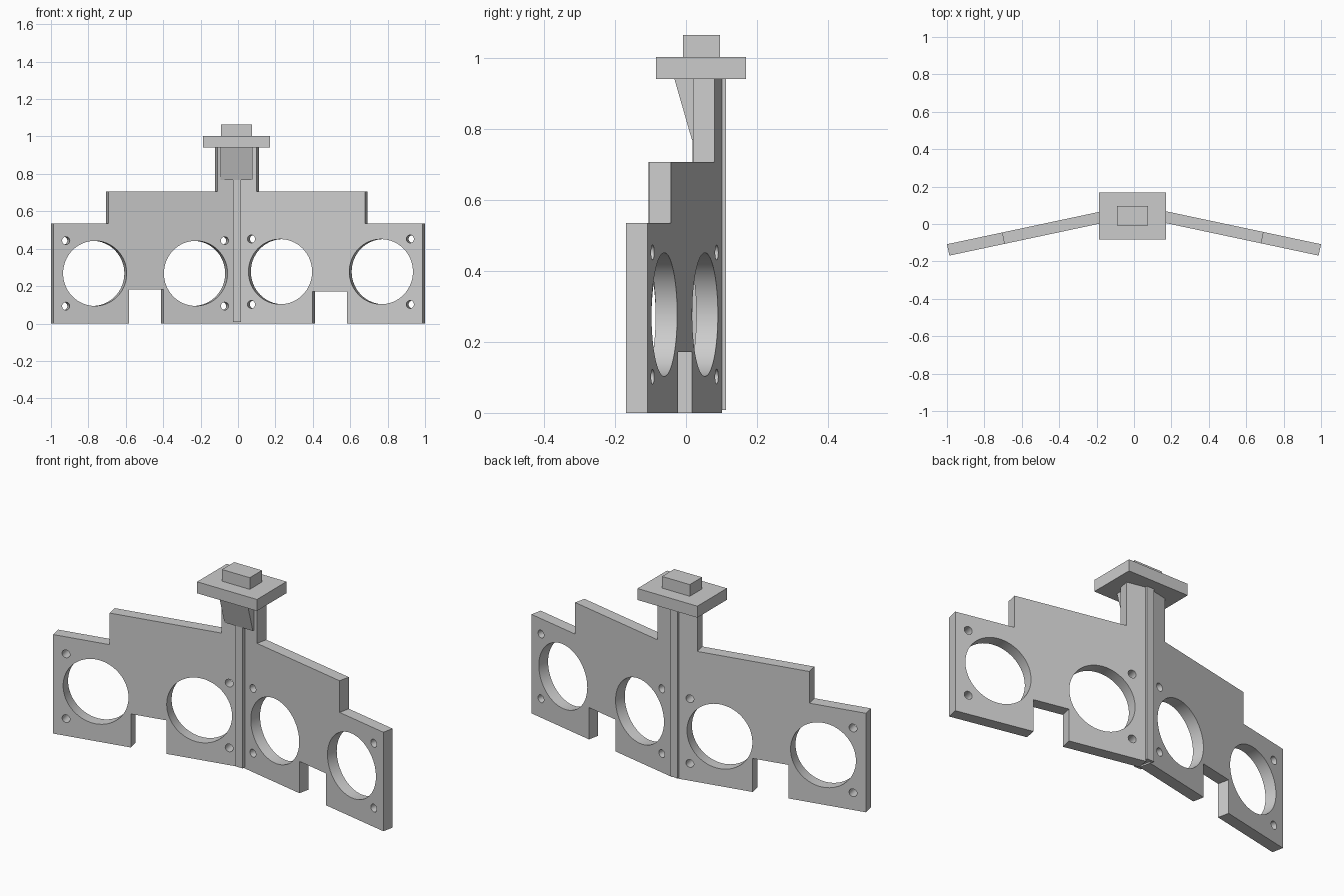
import bpy, bmesh, math
from mathutils import Matrix, Vector

if "Cube" in bpy.data.objects:
    bpy.data.objects.remove(bpy.data.objects["Cube"])

# Single plain grey material
grey = bpy.data.materials.new("plain grey")
grey.use_nodes = True
colour = (0.6, 0.6, 0.6, 1)
grey.diffuse_color = colour
grey.node_tree.nodes["Principled BSDF"].inputs["Base Color"].default_value = colour

ANGLE = math.radians(12)
C, S = math.cos(ANGLE), math.sin(ANGLE)
THICK = 0.062
FRONT_Y = 0.041


def circle(x, z, r, n):
    steps = [2 * math.pi * i / n for i in range(n)]
    return [(x / C + r * math.cos(a), z + r * math.sin(a)) for a in steps]


def wing(name, side, shoulder, neck, notch_top, hole_z):
    """Swept plate: stepped outline with holes, extruded through its thickness."""
    outline = [(0, 0), (0.398, 0), (0.398, notch_top), (0.583, notch_top),
               (0.583, 0), (0.987, 0), (0.987, 0.535), (shoulder, 0.535),
               (shoulder, 0.706), (neck, 0.706), (neck, 0.945), (0, 0.945)]
    loops = [[(x / C, z) for x, z in outline]]
    for x in (0.226, 0.765):
        loops.append(circle(x, hole_z, 0.174, 64))
    for x in (0.071, 0.92):
        for dz in (-0.175, 0.175):
            loops.append(circle(x, hole_z + dz, 0.021, 24))

    curve = bpy.data.curves.new(name, "CURVE")
    curve.dimensions = "2D"
    curve.fill_mode = "BOTH"
    curve.extrude = THICK / 2
    for loop in loops:
        spline = curve.splines.new("POLY")
        spline.points.add(len(loop) - 1)
        for point, (u, z) in zip(spline.points, loop):
            point.co = (u, z, 0, 1)
        spline.use_cyclic_u = True
    obj = bpy.data.objects.new(name, curve)
    bpy.context.collection.objects.link(obj)
    bpy.ops.object.select_all(action="DESELECT")
    obj.select_set(True)
    bpy.context.view_layer.objects.active = obj
    bpy.ops.object.convert(target="MESH")
    obj = bpy.context.view_layer.objects.active

    # Stand the plate up and sweep it forwards
    along, up = Vector((side * C, -S, 0)), Vector((0, 0, 1))
    back = Vector((side * S, C, 0))
    centre = Vector((0, FRONT_Y, 0)) + back * THICK / 2
    matrix = Matrix((along, up, along.cross(up))).transposed().to_4x4()
    matrix.translation = centre
    obj.data.transform(matrix)

    bm = bmesh.new()
    bm.from_mesh(obj.data)
    bmesh.ops.remove_doubles(bm, verts=bm.verts, dist=1e-5)
    bmesh.ops.recalc_face_normals(bm, faces=bm.faces)
    bm.to_mesh(obj.data)
    bm.free()
    obj.data.materials.clear()
    obj.data.materials.append(grey)
    bpy.ops.object.shade_smooth_by_angle(angle=math.radians(30))


def prism(name, x0, x1, profile):
    """Extrude a (y, z) profile from x0 to x1."""
    bm = bmesh.new()
    face = bm.faces.new([bm.verts.new((x0, y, z)) for y, z in profile])
    ext = bmesh.ops.extrude_face_region(bm, geom=[face])["geom"]
    moved = [v for v in ext if isinstance(v, bmesh.types.BMVert)]
    bmesh.ops.translate(bm, verts=moved, vec=(x1 - x0, 0, 0))
    bmesh.ops.recalc_face_normals(bm, faces=bm.faces)
    mesh = bpy.data.meshes.new(name)
    bm.to_mesh(mesh)
    bm.free()
    mesh.materials.append(grey)
    bpy.context.collection.objects.link(bpy.data.objects.new(name, mesh))


def box(name, x0, x1, y0, y1, z0, z1):
    prism(name, x0, x1, [(y0, z0), (y1, z0), (y1, z1), (y0, z1)])


# Swept plates with a neck rising at the middle
wing("left_wing_plate", 1, 0.68, 0.1, 0.172, 0.277)
wing("right_wing_plate", -1, 0.693, 0.11, 0.181, 0.268)

# Spine joining the plates
box("centre_spine", -0.027, 0.015, 0.018, 0.113, 0.008, 0.945)

# Sloping bracket under the cap
prism("cap_bracket", -0.093, 0.077,
      [(-0.034, 0.945), (0.017, 0.768), (0.06, 0.768), (0.06, 0.945)])

# Cap and top block
box("cap_plate", -0.186, 0.172, -0.084, 0.169, 0.94, 1.002)
box("top_block", -0.09, 0.076, -0.008, 0.096, 1.0, 1.065)
